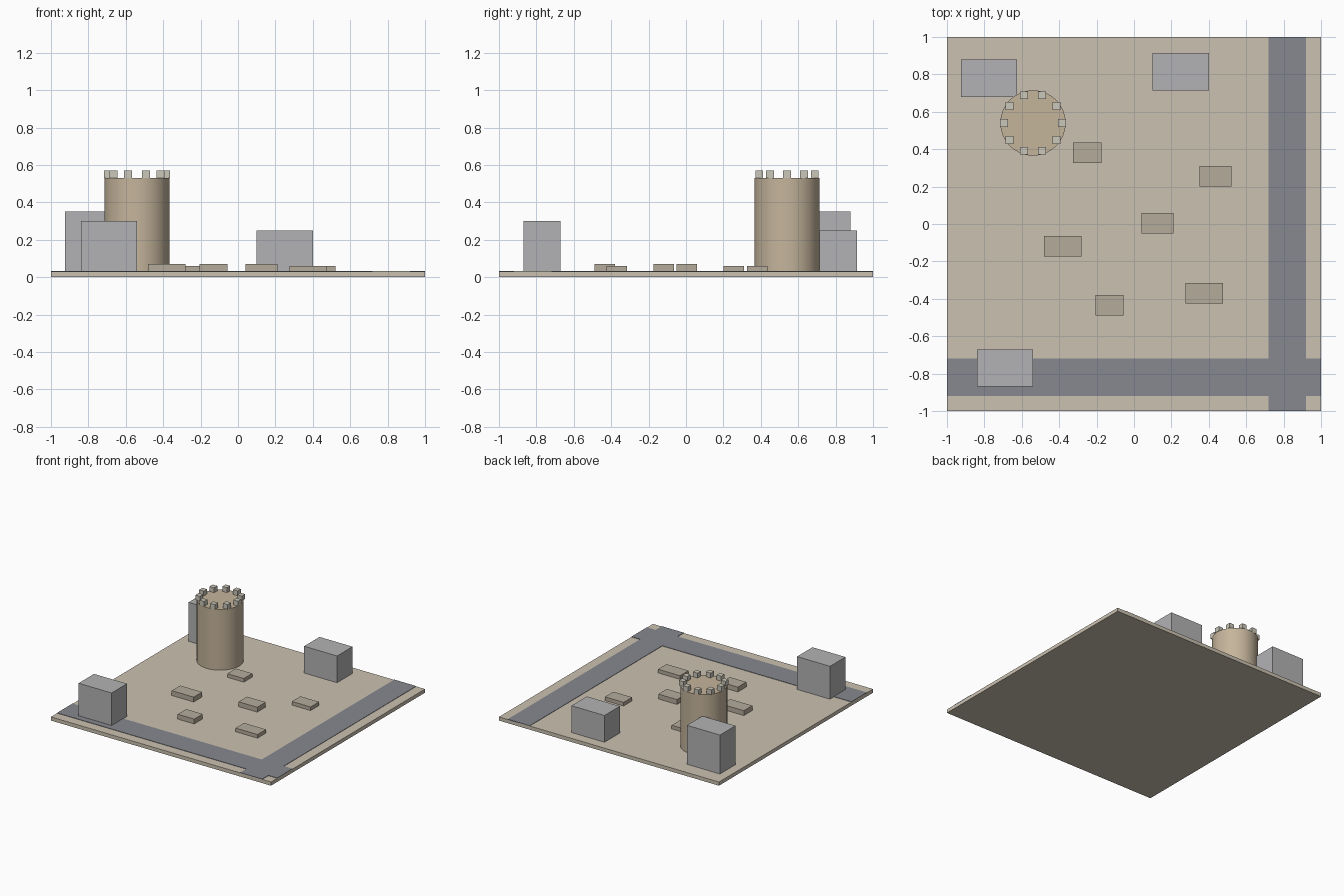
import bpy, math

if "Cube" in bpy.data.objects:
    bpy.data.objects.remove(bpy.data.objects["Cube"])


def material(name, rgb):
    m = bpy.data.materials.new(name)
    m.diffuse_color = (*rgb, 1)
    m.use_nodes = True
    m.node_tree.nodes["Principled BSDF"].inputs["Base Color"].default_value = m.diffuse_color
    return m


SAND = material("sand", (0.60, 0.54, 0.44))
ASPHALT = material("asphalt", (0.24, 0.25, 0.28))
TAN = material("tan_stone", (0.56, 0.46, 0.33))
PALE = material("pale_stone", (0.60, 0.57, 0.49))
RUIN = material("ruin_stone", (0.46, 0.41, 0.33))
GREY = material("grey", (0.45, 0.45, 0.46))


def box(name, x, y, z, mat):
    """Axis-aligned box from (min, max) ranges."""
    bpy.ops.mesh.primitive_cube_add(
        size=1, location=[(r[0] + r[1]) / 2 for r in (x, y, z)])
    o = bpy.context.object
    o.name = name
    o.scale = [r[1] - r[0] for r in (x, y, z)]
    bpy.ops.object.transform_apply(location=False, rotation=False, scale=True)
    o.data.materials.append(mat)
    return o


def block(name, cx, cy, w, d, z0, z1, mat):
    return box(name, (cx - w / 2, cx + w / 2), (cy - d / 2, cy + d / 2), (z0, z1), mat)


G = 0.03  # ground level

# Ground plate and two thin crossing roads
box("ground_plate", (-1, 1), (-1, 1), (0, G), SAND)
box("road_front", (-1, 1), (-0.92, -0.72), (G - 0.005, G + 0.003), ASPHALT)
box("road_side", (0.72, 0.92), (-1, 1), (G - 0.005, G + 0.003), ASPHALT)

# Round tower
TX, TY, TOP = -0.54, 0.54, 0.53
bpy.ops.mesh.primitive_cylinder_add(
    vertices=32, radius=0.175, depth=TOP - G, location=(TX, TY, (TOP + G) / 2))
tower = bpy.context.object
tower.name = "tower"
tower.data.materials.append(TAN)
bpy.ops.object.shade_smooth_by_angle(angle=math.radians(30))

# Ring of ten merlons, all square to the axes
for i in range(10):
    a = math.tau * i / 10
    block(f"merlon_{i}", TX + 0.156 * math.cos(a), TY + 0.156 * math.sin(a),
          0.042, 0.042, TOP, TOP + 0.04, PALE)

# Surrounding buildings: centre x, centre y, top
for i, (x, y, top) in enumerate([(-0.775, 0.78, 0.35), (0.25, 0.815, 0.25),
                                 (-0.69, -0.77, 0.30)]):
    block(f"building_{i}", x, y, 0.30, 0.20, G, top, GREY)

# Low foundation ruins: centre x, centre y, width, top
for i, (x, y, w, top) in enumerate([
        (-0.25, 0.38, 0.15, 0.06), (0.435, 0.255, 0.17, 0.06),
        (0.125, 0.005, 0.17, 0.07), (-0.38, -0.12, 0.20, 0.07),
        (-0.13, -0.435, 0.15, 0.07), (0.375, -0.37, 0.20, 0.06)]):
    block(f"ruin_{i}", x, y, w, 0.11, G, top, RUIN)
